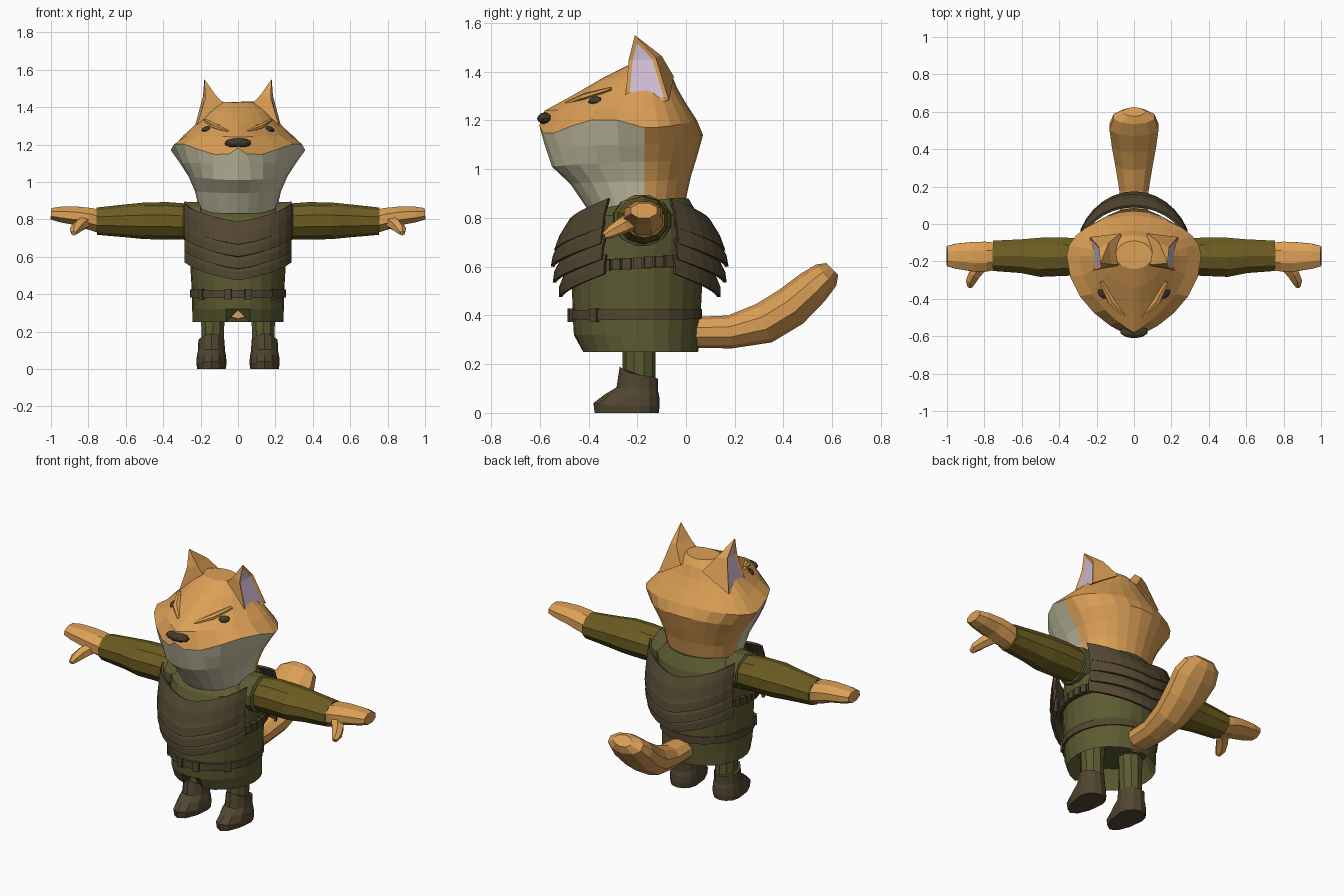
import bpy, bmesh, math
from mathutils import Vector, Matrix
from mathutils.bvhtree import BVHTree

if "Cube" in bpy.data.objects:
    bpy.data.objects.remove(bpy.data.objects["Cube"])


def colour(name, r, g, b):
    m = bpy.data.materials.new(name)
    m.diffuse_color = [((c / 255 + .055) / 1.055) ** 2.4 for c in (r, g, b)] + [1]
    m.use_nodes = True
    m.node_tree.nodes["Principled BSDF"].inputs["Base Color"].default_value = m.diffuse_color
    return m


FUR = colour("orange_fur", 220, 160, 86)
CREAM = colour("cream_fur", 203, 198, 168)
GREEN = colour("green_cloth", 92, 91, 50)
SLEEVE = colour("olive_sleeve", 108, 93, 34)
LEATHER = colour("brown_leather", 82, 70, 48)
PINK = colour("ear_pink", 205, 188, 212)
DARK = colour("dark_nose", 66, 60, 42)


def finish(name, bm, mats, mirror=False, solid=0):
    """Turn a bmesh into a flat shaded object, optionally mirrored over x."""
    if not solid:
        bmesh.ops.recalc_face_normals(bm, faces=bm.faces)
    me = bpy.data.meshes.new(name)
    bm.to_mesh(me)
    ob = bpy.data.objects.new(name, me)
    bpy.context.collection.objects.link(ob)
    for m in mats:
        me.materials.append(m)
    if solid:
        s = ob.modifiers.new("thickness", "SOLIDIFY")
        s.thickness, s.offset = solid, 0
    if mirror:
        ob.modifiers.new("mirror", "MIRROR").use_mirror_merge = False
    return ob


def skin(bm, rings, caps=(True, True)):
    """Bridge successive closed rings of points and cap the ends."""
    vs = [[bm.verts.new(p) for p in r] for r in rings]
    n = len(vs[0])
    faces = [[bm.faces.new((a[i], a[(i + 1) % n], b[(i + 1) % n], b[i])) for i in range(n)]
             for a, b in zip(vs, vs[1:])]
    if caps[0]:
        bm.faces.new(vs[0][::-1])
    if caps[1]:
        bm.faces.new(vs[-1])
    return faces


def ring(zf, zs, zb, yf, yb, w, p=1, n=24, cx=0, yw=None):
    """Egg-shaped ring: heights at front, side and back, depth range, half width."""
    yw = (yf + yb) / 2 if yw is None else yw
    pts = []
    for i in range(n):
        t = 2 * math.pi * i / n
        c, s = math.cos(t), math.sin(t)
        x = cx + math.copysign(abs(s) ** (p if c > 0 else 1), s) * w
        yend, zend = (yf, zf) if c > 0 else (yb, zb)
        pts.append(Vector((x, yw + (yend - yw) * abs(c), zs + (zend - zs) * c * c)))
    return pts


def tube(name, stations, mat, n=8, mirror=False):
    """Stations are (x, y, z, half_side, half_up) along a path."""
    bm = bmesh.new()
    pts = [Vector(s[:3]) for s in stations]
    rings = []
    for k, s in enumerate(stations):
        tan = (pts[min(k + 1, len(pts) - 1)] - pts[max(k - 1, 0)]).normalized()
        side = tan.cross(Vector((0, 0, 1))).normalized()
        up = side.cross(tan)
        rings.append([pts[k] + side * s[3] * math.cos(a) + up * s[4] * math.sin(a)
                      for a in (2 * math.pi * (i + .5) / n for i in range(n))])
    skin(bm, rings)
    return finish(name, bm, [mat], mirror)


# Head: stacked rings, cream on the front half below the mouth line
head_rows = [(.83, .84, .88, -.40, 0, .205, 1), (.94, .95, .97, -.475, .02, .23, 1),
             (1.01, 1.03, 1.05, -.55, .045, .265, 1), (1.10, 1.10, 1.14, -.58, .07, .31, 1.2),
             (1.18, 1.17, 1.20, -.602, .045, .36, 1.5), (1.24, 1.25, 1.27, -.58, 0, .29, 1.8),
             (1.30, 1.295, 1.33, -.47, -.035, .24, 1.5), (1.375, 1.37, 1.39, -.34, -.06, .165, 1.2),
             (1.425, 1.43, 1.425, -.24, -.09, .10, 1)]
rows = [ring(*r, yw=-.17) for r in head_rows]
for i, v in enumerate(rows[4]):          # wavy edge of the cheek patch
    t = abs((i + 12) % 24 - 12) * math.pi / 12
    if t < math.pi / 2:
        v.z -= .035 * math.sin(4 * t)
bm = bmesh.new()
for row in skin(bm, rows)[:4]:
    for f in row:
        if f.calc_center_median().y < -.18:
            f.material_index = 1
finish("head", bm, [FUR, CREAM])
bm.normal_update()
surface = BVHTree.FromBMesh(bm)

# Nose
bm = bmesh.new()
bmesh.ops.create_icosphere(bm, subdivisions=2, radius=1,
                           matrix=Matrix.Translation((0, -.575, 1.208)) @ Matrix.Diagonal((.075, .036, .026, 1)))
finish("nose", bm, [DARK])

# Eyes seated on the head surface, under heavy brows
loc, nor, _, _ = surface.find_nearest(Vector((.165, -.37, 1.275)))
bm = bmesh.new()
bmesh.ops.create_uvsphere(bm, u_segments=8, v_segments=6, radius=1,
                          matrix=Matrix.Translation(loc) @ nor.to_track_quat('Z', 'Y').to_matrix().to_4x4()
                          @ Matrix.Diagonal((.032, .023, .011, 1)))
finish("eye", bm, [DARK], True)
tube("brow", [(.05, -.49, 1.27, .01, .008), (.12, -.415, 1.298, .022, .014),
              (.175, -.31, 1.33, .012, .008)], FUR, 6, True)

# Ears: curved pyramids opening to the sides with an inset lining
bm = bmesh.new()
low = [bm.verts.new(p) for p in ((.225, -.25, 1.28), (.235, -.07, 1.28), (.07, -.05, 1.38), (.06, -.22, 1.40))]
mid = [bm.verts.new(p) for p in ((.175, -.235, 1.45), (.187, -.125, 1.46), (.135, -.10, 1.465), (.12, -.215, 1.465))]
tip = bm.verts.new((.18, -.21, 1.55))
bm.faces.new(low)
lining = []
for i in range(4):
    j = (i + 1) % 4
    q = bm.faces.new((low[i], low[j], mid[j], mid[i]))
    t = bm.faces.new((mid[i], mid[j], tip))
    if i == 0:
        lining = [q, t]
bmesh.ops.recalc_face_normals(bm, faces=bm.faces)
bmesh.ops.inset_region(bm, faces=lining, thickness=.016, depth=-.006, use_even_offset=True)
for f in lining:
    f.material_index = 1
finish("ear", bm, [FUR, PINK], True)

# Tunic with an open hem, a front notch and a recessed underside
rows = [ring(z, z, z, yf, yb, w) for z, yf, yb, w in (
    (.36, -.38, .0, .20), (.25, -.43, .05, .243), (.32, -.46, .055, .245), (.40, -.465, .06, .246),
    (.60, -.47, .07, .258), (.72, -.45, .07, .27), (.81, -.41, .05, .275), (.88, -.32, .01, .20))]
rows[1][0].z = .315
bm = bmesh.new()
skin(bm, rows)
finish("tunic", bm, [GREEN])


def band(name, low_f, low_b, h, yf, yb, w):
    """Leather strap running around the body."""
    o = .015
    bm = bmesh.new()
    skin(bm, [ring(low_f + dz, (low_f + low_b) / 2 + dz, low_b + dz, yf + d, yb - d, w - d)
              for dz, d in ((0, o), (0, 0), (h, 0), (h, o))], (False, False))
    finish(name, bm, [LEATHER])


band("belt", .38, .385, .042, -.478, .066, .256)
band("chest_strap", .575, .61, .042, -.485, .085, .275)

# Belt keepers and strap studs
bm = bmesh.new()
for a, z, ry, rx in [(50, .40, .27, .255), (12, .40, .275, .255)] + [(d, .615, .28, .275) for d in range(64, 120, 9)]:
    t = math.radians(a)
    big = z < .5
    m = (Matrix.Translation((rx * math.sin(t), -.203 - ry * math.cos(t), z - (0 if big else .02 * math.cos(t))))
         @ Matrix.Rotation(t, 4, 'Z') @ Matrix.Diagonal((.035, .02, .055 if big else .046, 1)))
    bmesh.ops.create_cube(bm, size=1, matrix=m)
finish("strap_keepers", bm, [LEATHER], True)


# Layered armour, one set for the front and one for the back
def armour(name, sign):
    layers = [(.785, .665, .285, .345), (.69, .60, .325, .358), (.62, .535, .322, .35), (.555, .475, .308, .325)]
    for k, (zt, zb, rt, rb) in enumerate(layers):
        bm = bmesh.new()
        grid = []
        for z, r in ((zt, rt), ((zt + zb) / 2, (rt + rb) / 2 + .008), (zb, rb)):
            line = []
            for i in range(-6, 7):
                t = math.radians(64) * i / 6
                rise = .095 * abs(i / 6) ** 1.3
                line.append(bm.verts.new((.312 * math.sin(t), -.19 + sign * r * math.cos(t), z + rise)))
            grid.append(line)
        for a, b in zip(grid, grid[1:]):
            for i in range(12):
                quad = (a[i], b[i], b[i + 1], a[i + 1])
                bm.faces.new(quad if sign < 0 else quad[::-1])
        finish(f"{name}_{k + 1}", bm, [LEATHER], solid=.014)


armour("chest_plate", -1)
armour("back_plate", 1)

# Arms, cuffs, hands and thumbs
tube("shoulder_cuff", [(.20, -.18, .79, .125, .105), (.285, -.18, .79, .118, .108), (.295, -.18, .79, .095, .09)],
     GREEN, 12, True)
tube("sleeve", [(.22, -.175, .785, .10, .095), (.38, -.175, .792, .108, .10), (.50, -.178, .792, .110, .098),
                (.60, -.172, .792, .095, .088), (.755, -.17, .79, .085, .073)], SLEEVE, 10, True)
tube("hand", [(.74, -.172, .79, .078, .066), (.80, -.175, .805, .087, .062), (.86, -.175, .818, .085, .054),
              (.95, -.172, .826, .073, .045), (1.0, -.172, .83, .058, .033)], FUR, 8, True)
tube("thumb", [(.80, -.20, .80, .04, .04), (.85, -.265, .765, .036, .034), (.872, -.305, .742, .03, .026),
               (.878, -.335, .725, .014, .014)], FUR, 6, True)

# Tail curving up behind
tube("tail", [(0, .0, .33, .075, .062), (0, .18, .332, .082, .068), (0, .32, .368, .105, .085),
              (0, .43, .435, .125, .085), (0, .52, .515, .138, .075), (0, .575, .565, .115, .06),
              (0, .60, .59, .06, .035)], FUR, 10)

# Legs and boots
bm = bmesh.new()
skin(bm, [ring(z, z, z, -.26, -.125, w, 1, 10, .135) for z, w in ((.10, .06), (.38, .07))])
finish("leg", bm, [GREEN], True)
bm = bmesh.new()
skin(bm, [ring(*r, 1, 12, .142, -.19) for r in (
    (0, 0, 0, -.375, -.112, .076), (.04, .03, .03, -.38, -.108, .081), (.075, .07, .07, -.335, -.11, .078),
    (.105, .10, .09, -.285, -.115, .072), (.19, .155, .14, -.272, -.115, .070))])
finish("boot", bm, [LEATHER], True)
